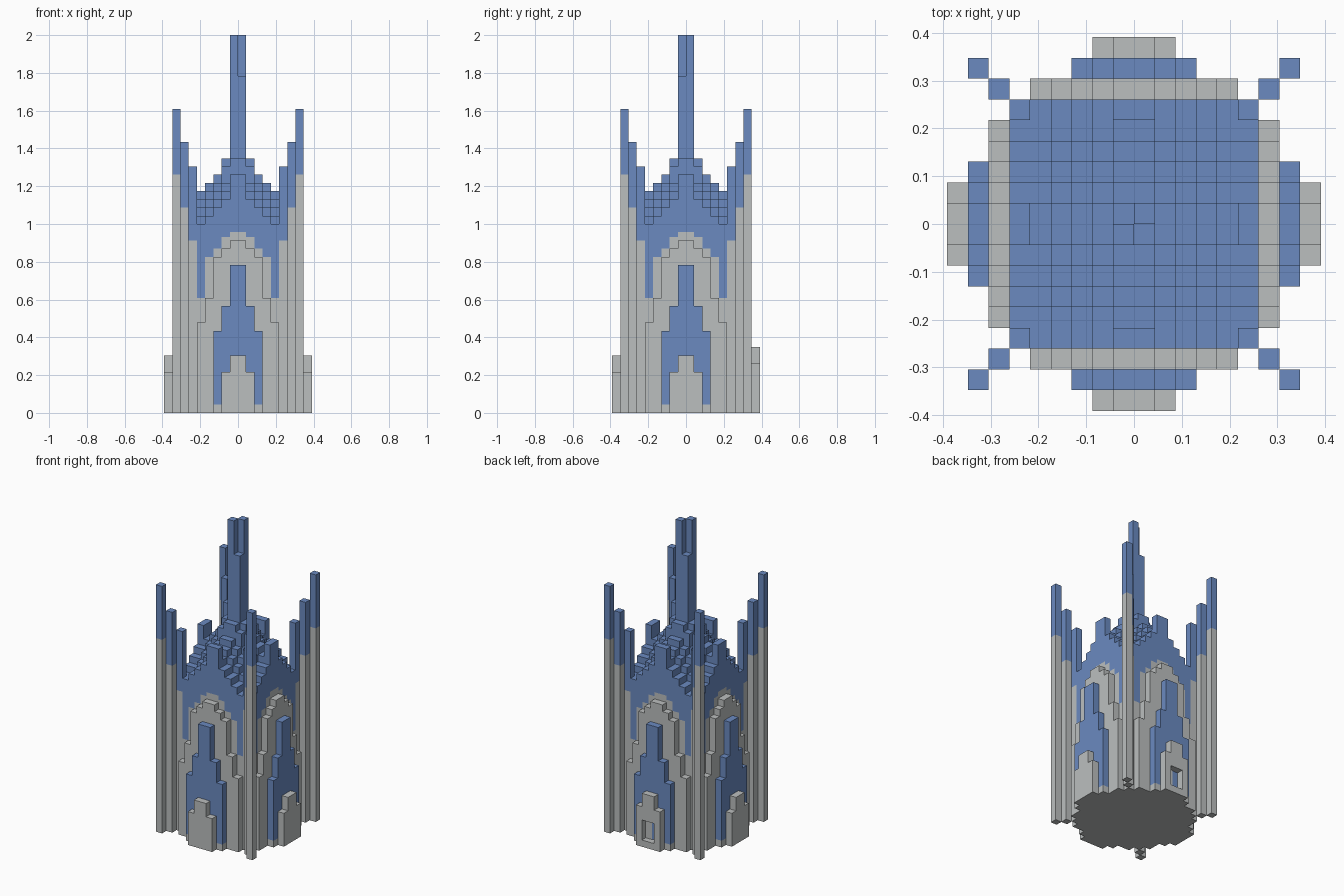
import bpy, bmesh
from mathutils import Matrix, Vector
from math import pi

if "Cube" in bpy.data.objects:
    bpy.data.objects.remove(bpy.data.objects["Cube"])

U = 2 / 46  # one block


def material(name, rgb):
    m = bpy.data.materials.new(name)
    m.use_nodes = True
    m.diffuse_color = (*rgb, 1)
    m.node_tree.nodes["Principled BSDF"].inputs["Base Color"].default_value = (*rgb, 1)
    return m


STONE = material("pale grey stone", (0.50, 0.52, 0.52))
BLUE = material("slate blue", (0.145, 0.255, 0.53))


def build(name, mat, boxes, turns=(0,)):
    """Join blocks (x0, x1, y0, y1, z0, z1) into one object, repeated by quarter turns."""
    bm = bmesh.new()
    for turn in turns:
        rot = Matrix.Rotation(turn * pi / 2, 4, "Z")
        for x0, x1, y0, y1, z0, z1 in boxes:
            size = Vector((x1 - x0, y1 - y0, z1 - z0))
            mid = Vector((x0 + x1, y0 + y1, z0 + z1)) / 2
            place = Matrix.Translation(mid) @ Matrix.Diagonal((*size, 1))
            bmesh.ops.create_cube(bm, size=1, matrix=Matrix.Scale(U, 4) @ rot @ place)
    me = bpy.data.meshes.new(name)
    bm.to_mesh(me)
    bm.free()
    me.materials.append(mat)
    ob = bpy.data.objects.new(name, me)
    bpy.context.collection.objects.link(ob)
    return ob


def stepped(y0, y1, tops, bottoms=None):
    """Mirrored columns on the front, listed from the middle outwards."""
    boxes = []
    for i, top in enumerate(tops):
        low = bottoms[i] if bottoms else 0
        boxes += [(i, i + 1, y0, y1, low, top), (-i - 1, -i, y0, y1, low, top)]
    return boxes


ALL = range(4)

# Tower body: stone core, then wall columns that change to blue along an arch
build("tower_core", STONE, [(-5, 5, -5, 5, 0, 22)])
arch = [22, 21.4, 20, 19, 14]
gable = [29, 26, 25, 24, 23]
build("wall_stone", STONE, stepped(-6, -5, arch), ALL)
build("wall_blue", BLUE, stepped(-6, -5, gable, arch), ALL)

# Corner pillars stepping outwards and upwards on the diagonals
pillars = [(5, 21, 30), (6, 25, 33), (7, 29, 37)]
build("pillar_stone", STONE, [(p, p + 1, p, p + 1, 0, a) for p, a, b in pillars], ALL)
build("pillar_blue", BLUE, [(p, p + 1, p, p + 1, a, b) for p, a, b in pillars], ALL)

# Stepped roof falling away from the middle in both directions
roof = []
for x in range(-5, 5):
    for y in range(-5, 5):
        i, j = max(x, -x - 1), max(y, -y - 1)
        top = 31 - i - j + (1 if i < 2 and j < 2 else 0)
        roof.append((x, x + 1, y, y + 1, 22, top))
build("roof", BLUE, roof)

# Spire of four shafts, one diagonal pair taller
build("spire", BLUE, [(-1, 0, -1, 0, 31, 46), (0, 1, 0, 1, 31, 46),
                      (0, 1, -1, 0, 31, 41), (-1, 0, 0, 1, 31, 41)])

# Layered reliefs on each side: stone arch, blue inner arch, stone porch
build("arch_relief", STONE, stepped(-7, -6, [21, 20, 19, 14, 11]), ALL)
build("inner_arch_base", STONE, stepped(-8, -7, [1, 1, 1]), ALL)
build("inner_arch", BLUE, stepped(-8, -7, [18, 13, 10], [1, 1, 1]), ALL)
build("porch", STONE, stepped(-9, -8, [7, 5]), (0, 1, 3))

# Taller back porch with a window recess, half backed in stone
build("back_porch", STONE, stepped(-9, -8, [1, 6]) + stepped(-9, -8, [8], [4]), (2,))
build("window_panel", STONE, [(0, 1, 8, 8.1, 1, 4)])
